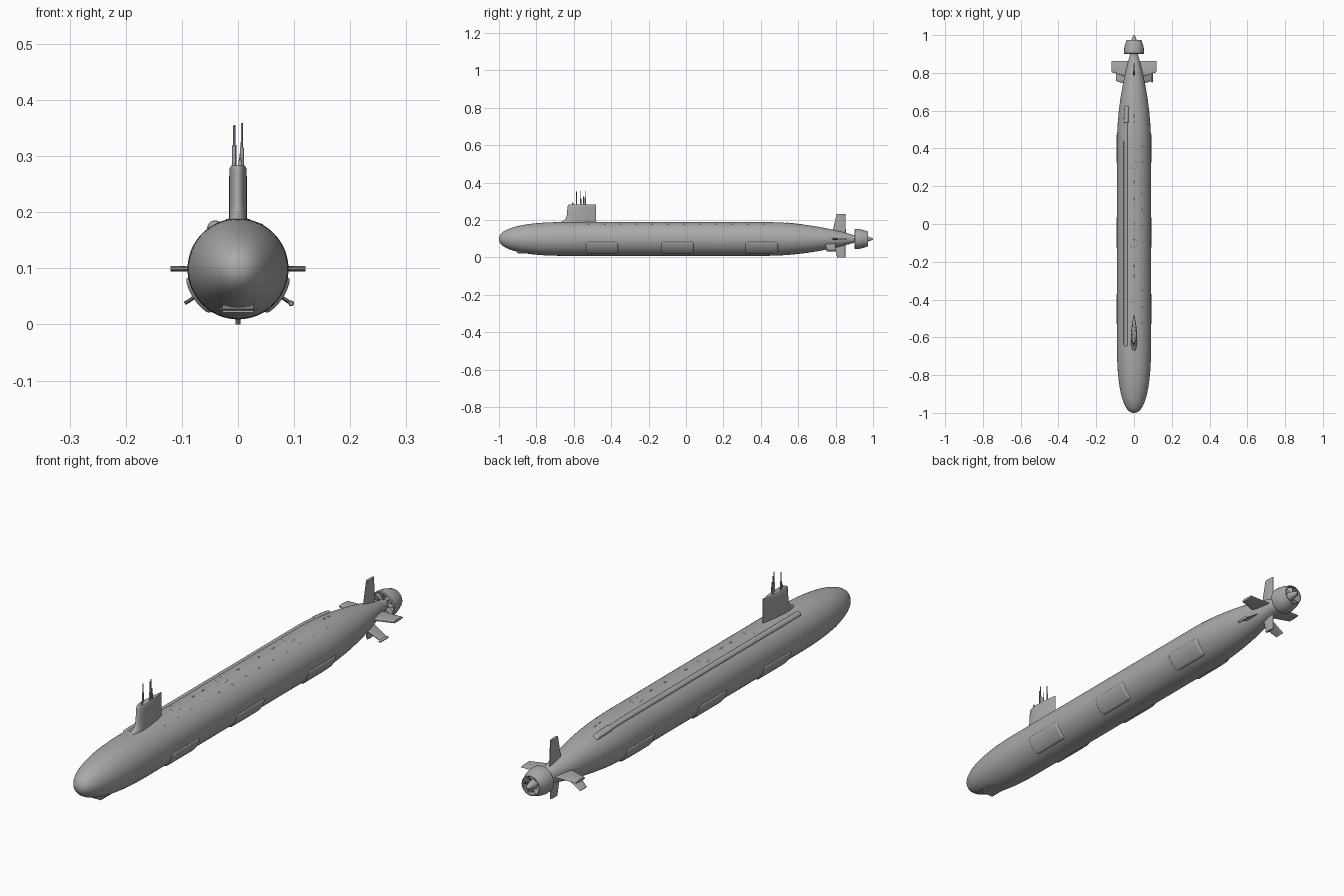
import bpy, bmesh, math
from math import sin, cos, pi, radians, sqrt
from mathutils import Matrix, Vector

cube = bpy.data.objects.get("Cube")
if cube:
    bpy.data.objects.remove(cube)

AXIS_Z = 0.099
RADIUS = 0.09

grey = bpy.data.materials.new("hull grey")
grey.use_nodes = True
GREY = (0.4, 0.4, 0.4, 1)
grey.diffuse_color = GREY
grey.node_tree.nodes["Principled BSDF"].inputs["Base Color"].default_value = GREY


def finish(name, bm, angle=35):
    """Turn a bmesh into a grey object with sharp-edged smooth shading."""
    bmesh.ops.recalc_face_normals(bm, faces=bm.faces)
    mesh = bpy.data.meshes.new(name)
    bm.to_mesh(mesh)
    bm.free()
    mesh.materials.append(grey)
    obj = bpy.data.objects.new(name, mesh)
    bpy.context.collection.objects.link(obj)
    bpy.ops.object.select_all(action='DESELECT')
    obj.select_set(True)
    bpy.context.view_layer.objects.active = obj
    bpy.ops.object.shade_smooth_by_angle(angle=radians(angle))
    return obj


def skin(bm, rings, caps=True):
    """Bridge equal closed rings of points, with optional end caps."""
    rows = [[bm.verts.new(p) for p in ring] for ring in rings]
    n = len(rows[0])
    for a, b in zip(rows, rows[1:]):
        for i in range(n):
            j = (i + 1) % n
            bm.faces.new((a[i], a[j], b[j], b[i]))
    if caps:
        bm.faces.new(rows[0])
        bm.faces.new(rows[-1])


def lathe(name, profile, segments=64, closed=False):
    """Revolve (y, radius) points around the long axis."""
    bm = bmesh.new()
    pts = profile + profile[:1] if closed else profile
    skin(bm, [[(r * cos(2 * pi * i / segments), y, AXIS_Z + r * sin(2 * pi * i / segments))
               for i in range(segments)] for y, r in pts], not closed)
    bmesh.ops.remove_doubles(bm, verts=bm.verts, dist=1e-5)
    return finish(name, bm)


def hull_radius(y):
    if y < -0.65:
        t = min(1, (-0.65 - y) / 0.35)
        return RADIUS * max(0.0, 1 - t ** 2.3) ** (1 / 2.3)
    if y > 0.42:
        return 0.02 + 0.07 * max(0, 1 - ((y - 0.42) / 0.48) ** 2)
    return RADIUS


def on_hull(y, angle, lift=0.0):
    r = hull_radius(y) + lift
    return (r * cos(angle), y, AXIS_Z + r * sin(angle))


def pad(bm, y, angle, half_y, half_w, corner, height, bevel, ny, nw):
    """Raised rounded-rectangle patch that follows the hull."""
    rows = []
    for i in range(ny + 1):
        u = half_y * 1.02 * (2 * i / ny - 1)
        row = []
        for j in range(nw + 1):
            v = half_w * 1.02 * (2 * j / nw - 1)
            qx, qy = abs(u) - half_y + corner, abs(v) - half_w + corner
            depth = corner - math.hypot(max(qx, 0), max(qy, 0)) - min(max(qx, qy), 0)
            k = 1 - min(1, max(0, depth / bevel))
            lift = height * sqrt(1 - k * k) if depth > 0 else -0.001
            row.append(bm.verts.new(on_hull(y + u, angle + v / RADIUS, lift)))
        rows.append(row)
    for a, b in zip(rows, rows[1:]):
        for j in range(nw):
            bm.faces.new((a[j], a[j + 1], b[j + 1], b[j]))


def fin(name, degrees, root, tip, thick):
    """Lens-section fin; root and tip are (radius, leading y, trailing y)."""
    a = radians(degrees)
    out, side = Vector((cos(a), 0, sin(a))), Vector((-sin(a), 0, cos(a)))
    rings = []
    for r, lead, trail in (root, tip):
        ring = []
        for i in range(24):
            p = 2 * pi * i / 24
            s = (1 - cos(p)) / 2
            half = math.copysign(thick / 2 * abs(sin(p)) ** 0.7 * (1 - 0.4 * s), sin(p))
            ring.append(out * r + side * half + Vector((0, lead + (trail - lead) * s, AXIS_Z)))
        rings.append(ring)
    bm = bmesh.new()
    skin(bm, rings)
    return finish(name, bm)


def rod(bm, x, y, z0, z1, r):
    skin(bm, [[(x + r * cos(i * pi / 6), y + r * sin(i * pi / 6), z) for i in range(12)]
              for z in (z0, z1)])


# Hull with rounded bow and tapering stern, ending in the hub cone
bow = [-0.65 - 0.35 * sin(pi / 2 * i / 28) for i in range(28, -1, -1)]
stern = [0.42 + 0.48 * i / 24 for i in range(25)]
profile = [(y, max(hull_radius(y), 0.0005)) for y in bow + [-0.3, 0.1] + stern]
lathe("hull", profile + [(0.955, 0.018), (0.975, 0.013), (0.99, 0.008), (1.0, 0.002)])

# Three side blisters on each flank
bm = bmesh.new()
for y in (-0.45, -0.045, 0.405):
    for angle in (-34, 214):
        pad(bm, y, radians(angle), 0.085, 0.038, 0.012, 0.005, 0.008, 56, 32)
finish("flank_array_panels", bm, 60)

# Long towed cable housing and its aft fairing
bm = bmesh.new()
cable_angle = radians(119.5)
pad(bm, -0.015, cable_angle, 0.635, 0.011, 0.011, 0.007, 0.011, 260, 12)
pad(bm, 0.58, cable_angle, 0.045, 0.014, 0.008, 0.009, 0.008, 30, 14)
finish("cable_housing", bm, 60)

# Deck hatches and small deck fittings
bm = bmesh.new()
for y in (0.315, -0.105, -0.395):
    pad(bm, y, pi / 2, 0.022, 0.022, 0.022, 0.0012, 0.002, 32, 32)
for i in range(13):
    pad(bm, -0.52 + i * 0.085, radians(62), 0.004, 0.003, 0.003, 0.0012, 0.002, 6, 6)
for y in (-0.28, -0.22, 0.0, 0.13, 0.22, 0.54, 0.57):
    pad(bm, y, pi / 2, 0.007, 0.003, 0.003, 0.002, 0.003, 8, 6)
finish("deck_fittings", bm, 60)

# Chin sonar bar under the bow
bm = bmesh.new()
bmesh.ops.create_cube(bm, size=1, matrix=Matrix.Translation((0, -0.865, 0.028))
                      @ Matrix.Diagonal((0.066, 0.08, 0.013, 1)))
bmesh.ops.bevel(bm, geom=bm.edges[:], offset=0.005, segments=3, affect='EDGES')
finish("chin_sonar", bm)

# Sail: stacked teardrop sections with a swept foot at the front
bm = bmesh.new()
rings = []
for z, lead, half in ((0.170, -0.70, 0.016), (0.190, -0.672, 0.016), (0.196, -0.655, 0.016),
                      (0.207, -0.643, 0.016), (0.225, -0.637, 0.016), (0.274, -0.633, 0.0155),
                      (0.280, -0.631, 0.0145), (0.283, -0.627, 0.012)):
    ring = []
    for i in range(48):
        p = 2 * pi * i / 48
        s = (1 - cos(p)) / 2
        width = min(1, sqrt(s / 0.3 * (2 - s / 0.3))) if s < 0.3 else 1 - ((s - 0.3) / 0.7) ** 1.8 * 0.93
        ring.append((math.copysign(half * width, sin(p)) if i else 0,
                     lead + (-0.48 - lead) * s, z))
    rings.append(ring)
skin(bm, rings)
finish("sail", bm, 40)

# Masts and periscopes: thick sleeve with a thin upper rod
bm = bmesh.new()
for x, y, sleeve, top in ((-0.007, -0.585, 0.318, 0.354), (0.007, -0.563, 0.315, 0.359),
                          (-0.006, -0.538, 0.320, 0.355), (0.004, -0.606, 0.292, 0.297),
                          (0.006, -0.548, 0.305, 0.325)):
    rod(bm, x, y, 0.275, sleeve, 0.0035)
    rod(bm, x, y, sleeve, top, 0.0018)
finish("masts", bm)

# Tail fins
for name, angle in (("left_stern_plane", 0), ("right_stern_plane", 180)):
    fin(name, angle, (0.02, 0.77, 0.862), (0.12, 0.805, 0.862), 0.012)
fin("upper_rudder", 90, (0.02, 0.78, 0.855), (0.134, 0.805, 0.852), 0.012)
fin("lower_rudder", -90, (0.02, 0.79, 0.852), (0.099, 0.808, 0.852), 0.011)
for name, angle in (("left_lower_fin", -33), ("right_lower_fin", 213)):
    fin(name, angle, (0.03, 0.735, 0.80), (0.113, 0.757, 0.80), 0.008)

# Cable guide tube at the tip of the left lower fin
guide = lathe("cable_guide", [(0.75, 0.003), (0.754, 0.005), (0.80, 0.005), (0.803, 0.003)], 16)
guide.location = (0.113 * cos(radians(33)), 0, -0.113 * sin(radians(33)))

# Propulsor duct, stator vanes and rotor
lathe("propulsor_duct", [(0.900, 0.050), (0.904, 0.053), (0.92, 0.0535), (0.945, 0.049),
                         (0.974, 0.039), (0.974, 0.036), (0.945, 0.045), (0.908, 0.047)], 48, True)


def blades(name, count, y, tip, chord, pitch):
    bm = bmesh.new()
    for k in range(count):
        spin = Matrix.Translation((0, y, AXIS_Z)) @ Matrix.Rotation(2 * pi * k / count, 4, 'Y')
        rings = []
        for r, twist in ((0.012, pitch + 15), (0.03, pitch), (tip, pitch - 10)):
            turn = spin @ Matrix.Rotation(radians(twist), 4, 'Z')
            lift = Matrix.Translation((0, 0, r))
            rings.append([turn @ lift @ Vector((sx * 0.001, sy * chord / 2, 0))
                          for sx, sy in ((-1, -1), (1, -1), (1, 1), (-1, 1))])
        skin(bm, rings)
    finish(name, bm)


blades("stator_vanes", 8, 0.917, 0.048, 0.02, 5)
blades("rotor_blades", 7, 0.95, 0.041, 0.024, 45)
